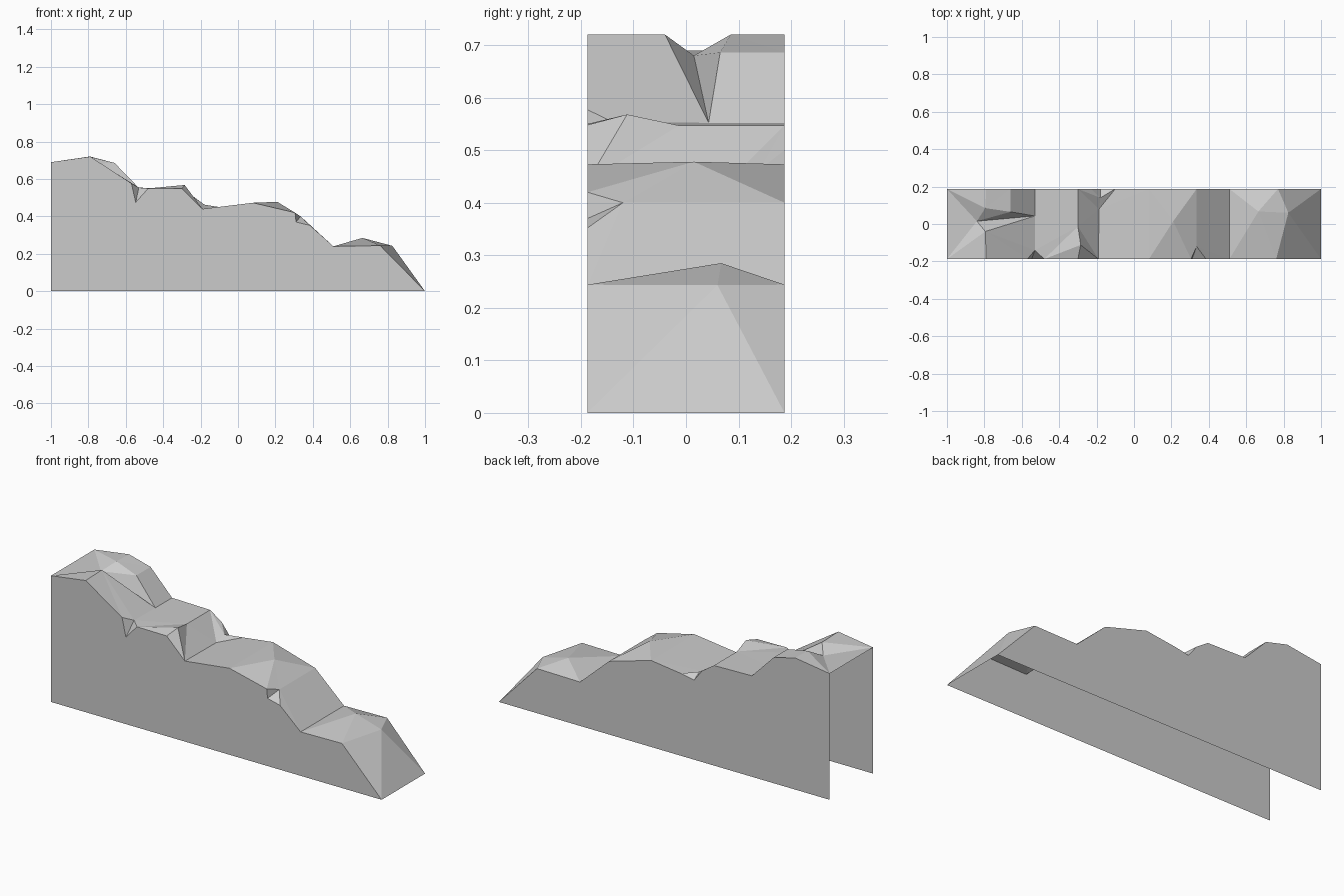
import bpy
from mathutils import Vector
from mathutils.geometry import delaunay_2d_cdt

cube = bpy.data.objects.get("Cube")
if cube:
    bpy.data.objects.remove(cube, do_unlink=True)

HALF_DEPTH = 0.1875

rock = bpy.data.materials.new("rock_grey")
rock.use_nodes = True
rock.diffuse_color = (0.6, 0.6, 0.6, 1)
shader = rock.node_tree.nodes["Principled BSDF"]
shader.inputs["Base Color"].default_value = rock.diffuse_color
shader.inputs["Roughness"].default_value = 0.9


def add_object(name, verts, faces):
    mesh = bpy.data.meshes.new(name)
    mesh.from_pydata(verts, [], faces)
    mesh.materials.append(rock)
    mesh.update()
    obj = bpy.data.objects.new(name, mesh)
    bpy.context.collection.objects.link(obj)
    return obj


# Skyline of each long side, from the high end to the low end (x, z)
front = [(-1, .69), (-.79, .72), (-.57, .577), (-.547, .475), (-.48, .55),
         (-.3, .548), (-.19, .44), (.08, .473), (.305, .42), (.31, .37),
         (.385, .352), (.51, .24), (.76, .244), (1, 0)]
back = [(-1, .69), (-.79, .72), (-.66, .686), (-.53, .552), (-.3, .547),
        (-.23, .5), (-.18, .435), (-.1, .45), (.08, .473), (.335, .4),
        (.51, .24), (.77, .244), (1, 0)]

# Named peaks and hollows between the two sides
points = {
    "crest": (-.795, -.04, .72), "gully": (-.84, .015, .68),
    "brow": (-.795, .085, .72), "shoulder": (-.66, .065, .686),
    "foot": (-.53, .043, .552), "nick": (-.53, -.14, .554),
    "ledge": (-.3, -.013, .547), "knob": (-.285, -.112, .568),
    "hollow": (-.187, .08, .44), "chip": (-.18, .14, .463),
    "hump": (.21, .015, .478), "notch": (.335, -.12, .4),
    "mound": (.665, .067, .285), "spur": (.825, .06, .243),
}
for key, y, line in (("f", -HALF_DEPTH, front), ("b", HALF_DEPTH, back)):
    for i, (x, z) in enumerate(line):
        points[key + str(i)] = (x, y, z)

# Creases running out from each point
creases = {
    "crest": "f0 f1 gully foot",
    "gully": "f0 b0 brow shoulder foot",
    "brow": "b0 b1 shoulder",
    "shoulder": "b2 foot",
    "foot": "b3 nick",
    "nick": "f2 f3 f4 ledge",
    "knob": "f4 f5 f6 ledge",
    "ledge": "f4 f6 b4 hollow",
    "hollow": "f6 b7 chip",
    "chip": "b4 b5 b6 b7",
    "hump": "f7 b8 b9 f8 notch",
    "notch": "f8 f9 f10 b9",
    "f7": "b8",
    "f11": "b10 mound",
    "mound": "b10 f12 b11 spur",
    "spur": "f12 f13 b11 b12",
    "f0": "b0",
    "f13": "b12",
}

# Faceted rocky top, triangulated between the creases
names = list(points)
edges = [(names.index(a), names.index(b))
         for a, ends in creases.items() for b in ends.split()]
for key, line in (("f", front), ("b", back)):
    start = names.index(key + "0")
    edges += [(start + i, start + i + 1) for i in range(len(line) - 1)]
flat = [Vector(points[n][:2]) for n in names]
out, _, tris, origin, _, _ = delaunay_2d_cdt(flat, edges, [], 0, 1e-5)
top = [points[names[src[0]]] if src else (p.x, p.y, .45)
       for p, src in zip(out, origin)]
add_object("ridge_top", top, tris)

# Upright side walls; the base and the high end stay open
for name, y, line in (("front_wall", -HALF_DEPTH, front[::-1]),
                      ("back_wall", HALF_DEPTH, back)):
    outline = [(x, y, z) for x, z in line]
    outline.append((-1, y, 0))
    add_object(name, outline, [range(len(outline))])
